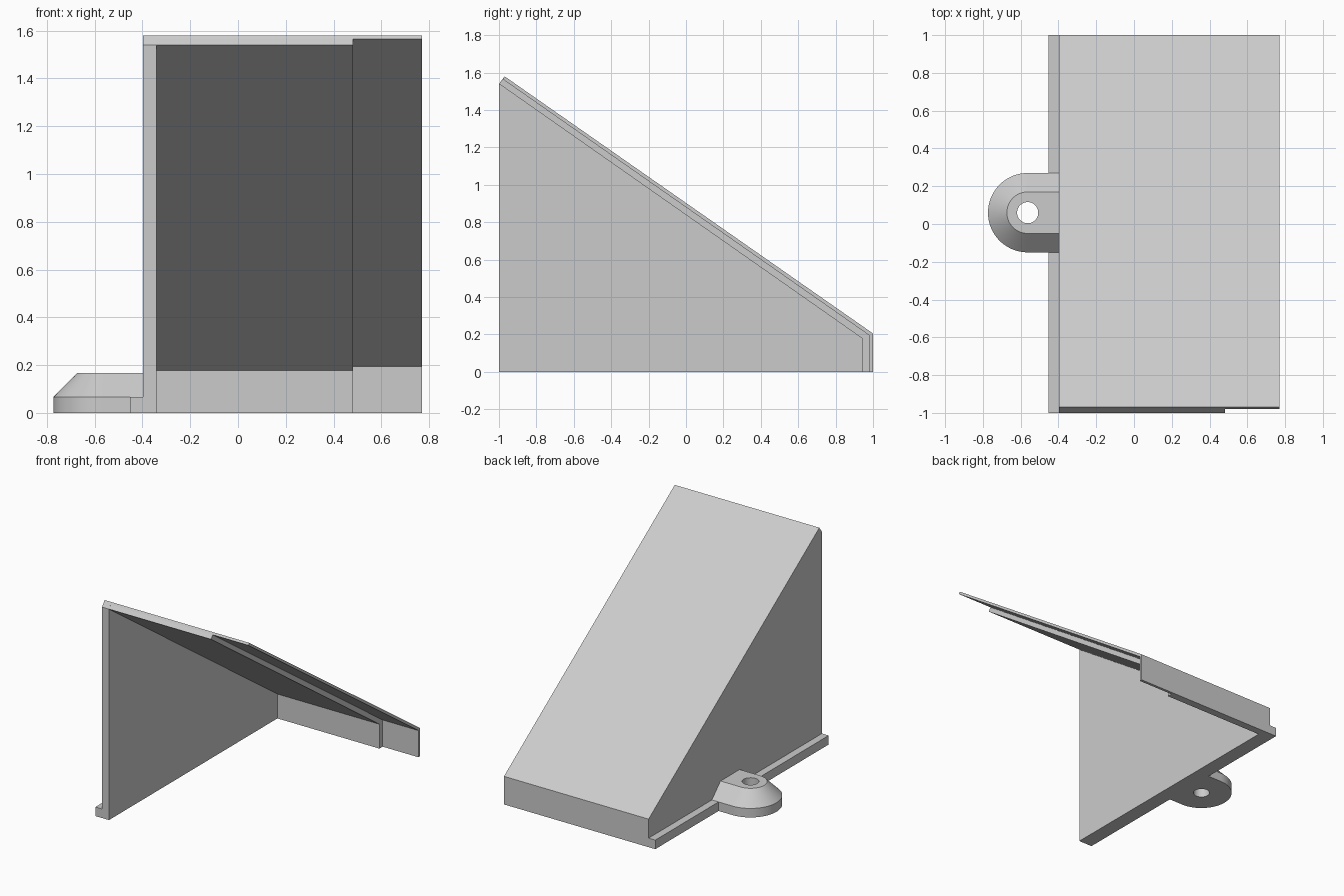
import bpy, bmesh, math

if "Cube" in bpy.data.objects:
    bpy.data.objects.remove(bpy.data.objects["Cube"], do_unlink=True)

grey = bpy.data.materials.new("plain grey")
grey.use_nodes = True
colour = (0.6, 0.6, 0.6, 1)
grey.diffuse_color = colour
grey.node_tree.nodes["Principled BSDF"].inputs["Base Color"].default_value = colour


def finish(bm, name):
    bmesh.ops.recalc_face_normals(bm, faces=bm.faces)
    mesh = bpy.data.meshes.new(name)
    bm.to_mesh(mesh)
    bm.free()
    mesh.materials.append(grey)
    obj = bpy.data.objects.new(name, mesh)
    bpy.context.collection.objects.link(obj)
    return obj


def prism(name, profile, x0, x1):
    """Extrude a (y, z) profile along x."""
    bm = bmesh.new()
    face = bm.faces.new([bm.verts.new((x0, y, z)) for y, z in profile])
    out = bmesh.ops.extrude_face_region(bm, geom=[face])["geom"]
    bmesh.ops.translate(bm, vec=(x1 - x0, 0, 0),
                        verts=[v for v in out if isinstance(v, bmesh.types.BMVert)])
    return finish(bm, name)


# Side profile: outer line and two inner offsets
outer = [(1, 0), (1, 0.205), (-0.97, 1.58)]
thin_inner = [(-0.98, 1.565), (0.98, 0.195), (0.98, 0)]
thick_inner = [(-1, 1.54), (0.943, 0.178), (0.943, 0)]
WALL, INSIDE, STEP, END = -0.398, -0.342, 0.482, 0.77

prism("side_wall", outer + [(-1, 1.54), (-1, 0)], WALL, INSIDE)
prism("cover_skin", outer + thin_inner, INSIDE, END)
prism("cover_liner", thin_inner[::-1] + thick_inner, INSIDE, STEP)

# Foot rail along the wall
FOOT = 0.066
prism("foot_rail", [(-1, 0), (1, 0), (1, FOOT), (-1, FOOT)], -0.452, WALL)

# Mounting ear: stacked D outlines with a through hole
CX, CY, SEG = -0.563, 0.06, 48
bm = bmesh.new()


def ring(points, z):
    vs = [bm.verts.new((x, y, z)) for x, y in points]
    return vs, [bm.edges.new((vs[i - 1], vs[i])) for i in range(len(vs))]


def d_outline(r):
    arc = [math.pi * (0.5 + i / SEG) for i in range(SEG + 1)]
    return ([(WALL, CY + r)] + [(CX + r * math.cos(a), CY + r * math.sin(a)) for a in arc]
            + [(WALL, CY - r)])


def skin(lower, upper):
    for i in range(len(lower)):
        bm.faces.new((lower[i - 1], lower[i], upper[i], upper[i - 1]))


circle = [(CX + 0.056 * math.cos(math.tau * i / SEG), CY + 0.056 * math.sin(math.tau * i / SEG))
          for i in range(SEG)]
TOP = 0.166
base, base_edges = ring(d_outline(0.21), 0)
shoulder, _ = ring(d_outline(0.21), FOOT)
crown, crown_edges = ring(d_outline(0.11), TOP)
hole_low, hole_low_edges = ring(circle, 0)
hole_high, hole_high_edges = ring(circle, TOP)
skin(base, shoulder)
skin(shoulder, crown)
skin(hole_low, hole_high)
bmesh.ops.triangle_fill(bm, edges=base_edges + hole_low_edges, use_beauty=True)
bmesh.ops.triangle_fill(bm, edges=crown_edges + hole_high_edges, use_beauty=True)
ear = finish(bm, "mounting_ear")

bpy.ops.object.select_all(action="DESELECT")
ear.select_set(True)
bpy.context.view_layer.objects.active = ear
bpy.ops.object.shade_smooth_by_angle(angle=math.radians(30))
